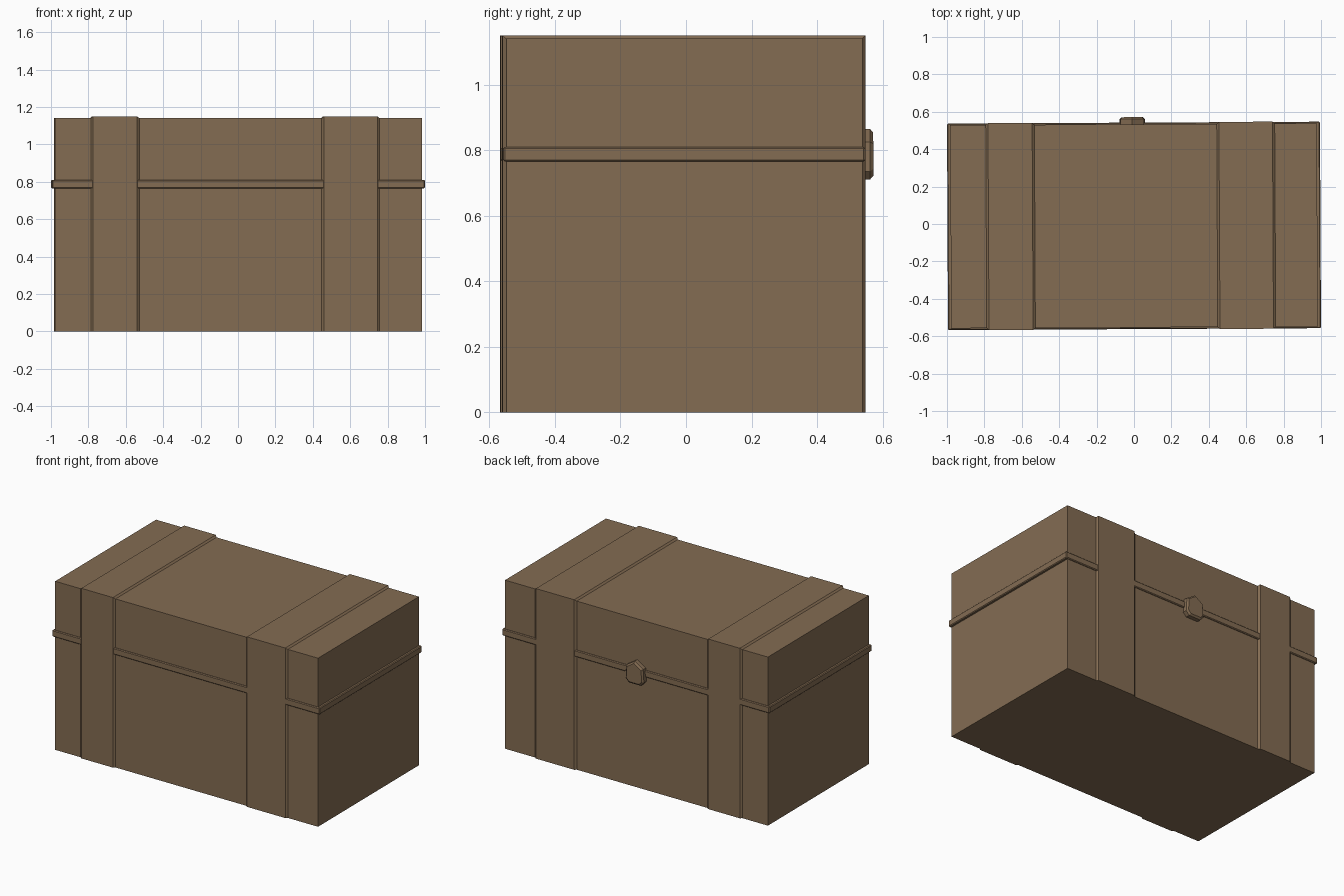
import bpy, bmesh, math
from mathutils import Matrix

if "Cube" in bpy.data.objects:
    bpy.data.objects.remove(bpy.data.objects["Cube"])

wood = bpy.data.materials.new("brown_wood")
wood.diffuse_color = (0.23, 0.15, 0.085, 1)
wood.use_nodes = True
wood.node_tree.nodes["Principled BSDF"].inputs["Base Color"].default_value = wood.diffuse_color

# The whole chest sits very slightly turned and offset towards the front
PLACE = Matrix.Translation((0, -0.01, 0)) @ Matrix.Rotation(0.005, 4, 'Z')


def finish(name, bm, bevel=0):
    bmesh.ops.recalc_face_normals(bm, faces=bm.faces)
    me = bpy.data.meshes.new(name)
    bm.to_mesh(me)
    bm.free()
    me.materials.append(wood)
    ob = bpy.data.objects.new(name, me)
    ob.matrix_world = PLACE
    bpy.context.collection.objects.link(ob)
    if bevel:
        mod = ob.modifiers.new("edge", 'BEVEL')
        mod.width = bevel
        mod.segments = 1
    return ob


def loft(name, rings, bevel=0):
    """Join equal-sized closed rings of points and cap both ends."""
    bm = bmesh.new()
    loops = [[bm.verts.new(p) for p in r] for r in rings]
    n = len(loops[0])
    for a, b in zip(loops, loops[1:]):
        for i in range(n):
            j = (i + 1) % n
            bm.faces.new((a[i], a[j], b[j], b[i]))
    bm.faces.new(loops[0])
    bm.faces.new(loops[-1])
    return finish(name, bm, bevel)


def section(x, hy, z0, z1):
    """Rectangle across the chest at position x."""
    return [(x, -hy, z0), (x, hy, z0), (x, hy, z1), (x, -hy, z1)]


def box(name, hx, hy, z0, z1, bevel=0):
    return loft(name, [section(-hx, hy, z0, z1), section(hx, hy, z0, z1)], bevel)


# Base, lid and the rim between them
box("chest_base", 0.98, 0.543, 0, 0.78)
box("chest_lid", 0.98, 0.543, 0.78, 1.14)
box("lid_rim", 0.997, 0.552, 0.765, 0.81, 0.005)

# Raised straps with sloped sides
for name, x0, x1 in (("left_strap", -0.79, -0.53), ("right_strap", 0.445, 0.755)):
    loft(name, [section(x0, 0.543, 0, 1.14),
                section(x0 + 0.012, 0.5535, 0, 1.15),
                section(x1 - 0.012, 0.5535, 0, 1.15),
                section(x1, 0.543, 0, 1.14)])

# Pointed latch on the back
outline = [(-0.045, 0.71), (0.045, 0.71), (0.068, 0.735), (0.062, 0.825),
           (0.0, 0.865), (-0.062, 0.825), (-0.068, 0.735)]


def latch_ring(y, s):
    return [(x * s - 0.007, y, 0.785 + (z - 0.785) * s) for x, z in outline]


loft("latch", [latch_ring(0.535, 1), latch_ring(0.571, 1), latch_ring(0.581, 0.85)])
